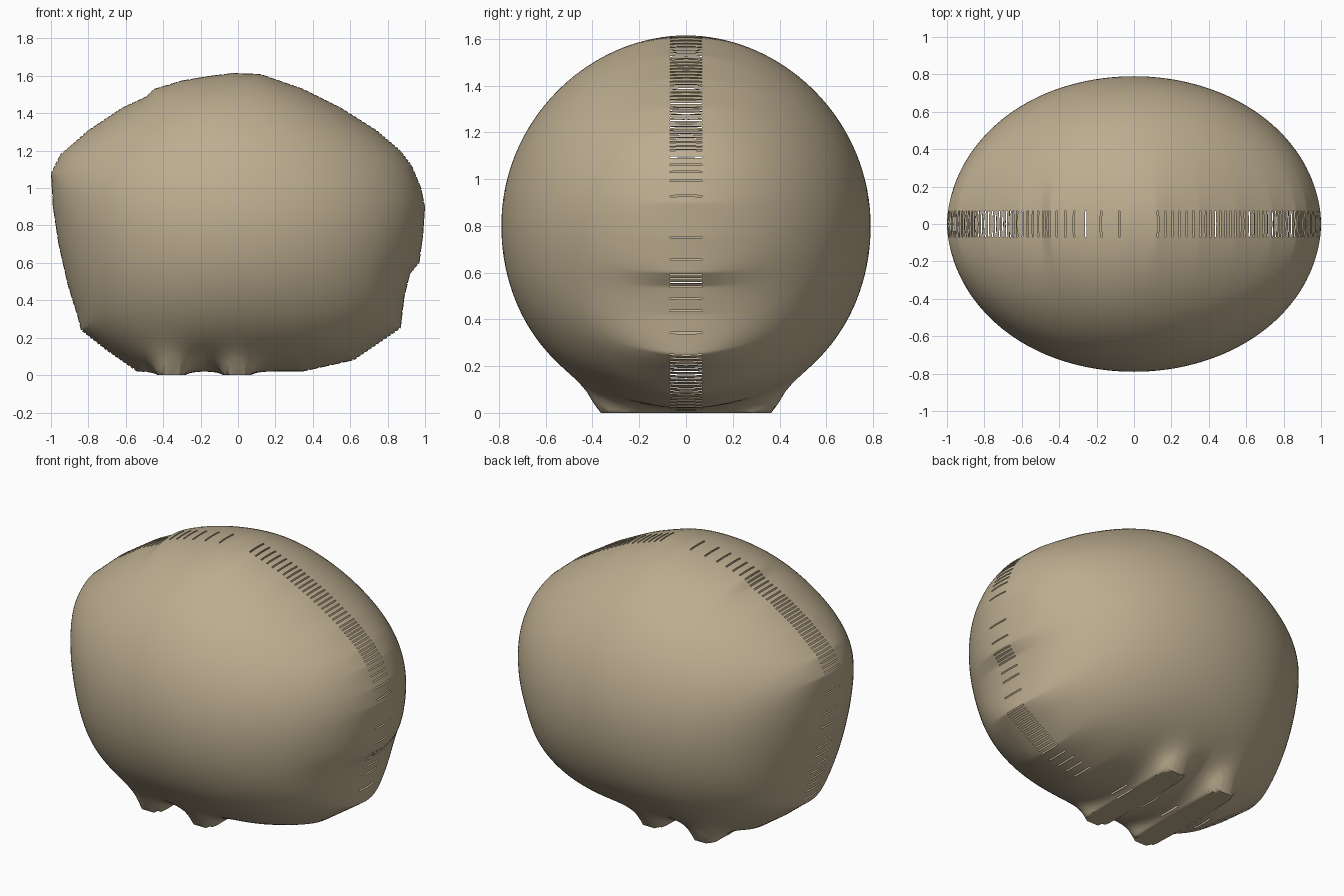
import bpy, bmesh, math
from mathutils import Vector

cube = bpy.data.objects.get("Cube")
if cube:
    bpy.data.objects.remove(cube, do_unlink=True)

HALF_Z, DEPTH = 0.8, 0.79         # half height, half thickness
SEGS, RINGS, WAVES = 768, 36, 48  # around, rim to pole, harmonics
SLIT_STEP = 0.0125
FEET = (-0.355, -0.005)           # x of the two foot ridges
FOOT_R, FOOT_LEN = 0.073, 0.305

# Outline in x, z, counter-clockwise from the left side
OUTLINE = [(1, .9), (.98, 1), (.93, 1.12), (.87, 1.2), (.74, 1.31), (.55, 1.43),
           (.35, 1.53), (.12, 1.61), (-.03, 1.615), (-.15, 1.6), (-.3, 1.575),
           (-.45, 1.53), (-.49, 1.49), (-.62, 1.43), (-.8, 1.31), (-.95, 1.18),
           (-1, 1.08), (-.99, .9), (-.96, .7), (-.91, .48), (-.86, .32),
           (-.84, .24), (-.7, .13), (-.54, .02), (-.44, .02), (-.42, .005),
           (-.29, .005), (-.27, .02), (-.09, .02), (-.07, .005), (.06, .005),
           (.08, .02), (.35, .02), (.62, .08), (.87, .25), (.89, .42),
           (.92, .54), (.97, .6), (.99, .75)]


def rim_radii():
    """Distance to the outline along each ray, in height-stretched space."""
    pts = [Vector((x, z / HALF_Z - 1)) for x, z in OUTLINE]
    radii = []
    for i in range(SEGS):
        a = 2 * math.pi * i / SEGS
        d = Vector((math.cos(a), math.sin(a)))
        best = 1.0
        for p, q in zip(pts, pts[1:] + pts[:1]):
            if p.cross(d) >= 0 and d.cross(q) > 0 and d.dot(p + q) > 0:
                best = p.cross(q - p) / d.cross(q - p)
        radii.append(best)
    return radii


def harmonics(radii):
    waves = []
    for k in range(WAVES):
        n = (1 if k == 0 else 2) / SEGS
        c = sum(r * math.cos(2 * math.pi * k * i / SEGS) for i, r in enumerate(radii)) * n
        s = sum(r * math.sin(2 * math.pi * k * i / SEGS) for i, r in enumerate(radii)) * n
        waves.append([c * math.cos(2 * math.pi * k * i / SEGS)
                      + s * math.sin(2 * math.pi * k * i / SEGS) for i in range(SEGS)])
    waves.append([r - sum(w[i] for w in waves) for i, r in enumerate(radii)])
    return waves


def pull_to_feet(x, y, z):
    """Draw the underside down into flat rounded ridges."""
    if z > 0.5:
        return z
    weight = 0
    for fx in FEET:
        gap = math.hypot(x - fx, max(abs(y) - FOOT_LEN, 0)) - FOOT_R
        weight = max(weight, math.exp(-max(gap, 0) / 0.035))
    return z * (1 - weight)


radii = rim_radii()
waves = harmonics(radii)
bm = bmesh.new()

# Inflated shell: fine outline detail fades towards the front and back poles
rings = []
for j in range(-RINGS + 1, RINGS):
    phi = math.pi / 2 * j / RINGS
    t, y = math.cos(phi), DEPTH * math.sin(phi)
    fade = [t if k == 0 else t ** max(k - 1, 1) for k in range(WAVES + 1)]
    ring = []
    for i in range(SEGS):
        a = 2 * math.pi * i / SEGS
        r = sum(f * w[i] for f, w in zip(fade, waves))
        x, z = r * math.cos(a), HALF_Z * (1 + r * math.sin(a))
        ring.append(bm.verts.new((x, y, max(0, pull_to_feet(x, y, z)))))
    rings.append(ring)

# Narrow slits along the sloping parts of the rim
rim = rings[RINGS - 1]
slits, travel = set(), 0
for i in range(SEGS):
    step = rim[(i + 1) % SEGS].co - rim[i].co
    travel += min(abs(step.x), abs(step.z))
    if travel > SLIT_STEP and (i - 1) not in slits:
        slits.add(i)
        travel = 0

for j, (lower, upper) in enumerate(zip(rings, rings[1:])):
    near_rim = abs(j + 1.5 - RINGS) < 2
    for i in range(SEGS):
        if near_rim and i in slits:
            continue
        n = (i + 1) % SEGS
        bm.faces.new((lower[i], lower[n], upper[n], upper[i]))

# Close the front and back poles
for ring, y in ((rings[0], -DEPTH), (rings[-1], DEPTH)):
    mid = sum((v.co for v in ring), Vector()) / SEGS
    pole = bm.verts.new((mid.x, y, mid.z))
    for i in range(SEGS):
        bm.faces.new((ring[i], ring[(i + 1) % SEGS], pole))
bmesh.ops.recalc_face_normals(bm, faces=bm.faces)

mesh = bpy.data.meshes.new("stone_shell")
bm.to_mesh(mesh)
bm.free()
shell = bpy.data.objects.new("stone_shell", mesh)
bpy.context.collection.objects.link(shell)

# Colour
tan = bpy.data.materials.new("sandy_tan")
tan.use_nodes = True
colour = (0.51, 0.42, 0.28, 1)
tan.diffuse_color = colour
tan.node_tree.nodes["Principled BSDF"].inputs["Base Color"].default_value = colour
mesh.materials.append(tan)

bpy.ops.object.select_all(action='DESELECT')
shell.select_set(True)
bpy.context.view_layer.objects.active = shell
bpy.ops.object.shade_smooth_by_angle(angle=math.radians(40))
